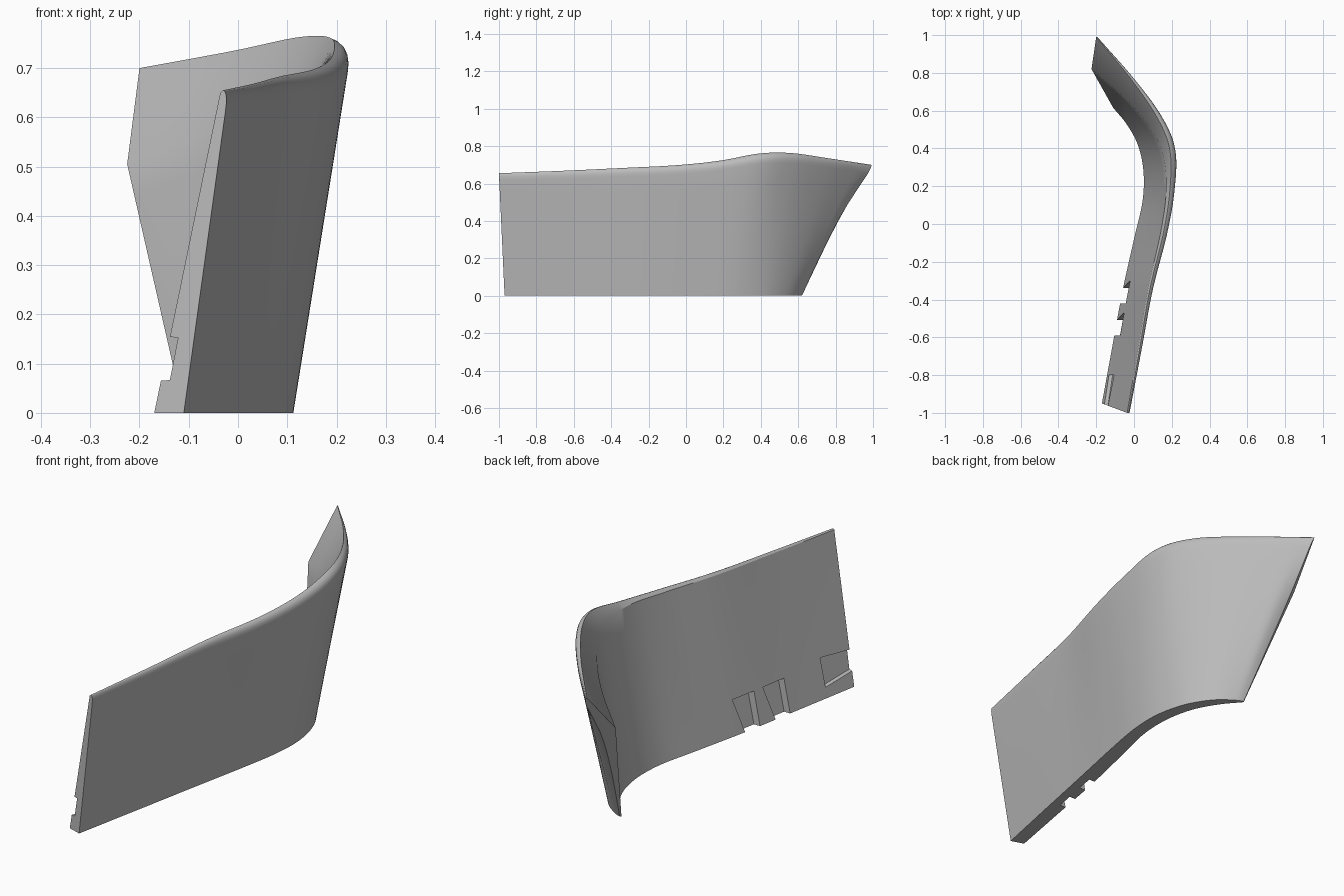
import bpy
import bmesh
from mathutils import Vector

default_cube = bpy.data.objects.get("Cube")
if default_cube:
    bpy.data.objects.remove(default_cube, do_unlink=True)

# One plain material for the whole panel
grey = bpy.data.materials.new("plain grey")
grey.use_nodes = True
colour = (0.5, 0.5, 0.5, 1)
grey.diffuse_color = colour
grey.node_tree.nodes["Principled BSDF"].inputs["Base Color"].default_value = colour

# Stations along the panel, front to back:
# inner foot xy, outer foot xy, crest xyz, inner crease xyz, crest rounding
stations = [
    (-.17, -.95, -.11, -.97, -.03, -1, .655, -.036, -1, .65, .01),
    (-.115, -.65, -.045, -.65, .03, -.66, .668, .022, -.66, .66, .015),
    (-.06, -.35, .015, -.35, .085, -.34, .683, .075, -.34, .672, .02),
    (0, -.08, .07, -.08, .155, -.05, .698, .14, -.05, .685, .025),
    (.045, .12, .105, .12, .19, .18, .722, .17, .17, .7, .03),
    (.05, .28, .11, .28, .19, .39, .76, .155, .36, .69, .035),
    (.02, .42, .075, .43, .125, .56, .763, .085, .51, .635, .03),
    (-.04, .53, 0, .55, -.01, .76, .735, -.05, .67, .575, .02),
    (-.11, .615, -.1, .625, -.2, .99, .7, -.225, .82, .505, .01),
]
last = len(stations) - 1
steps = 8          # rings between stations
rows = 8           # faces up each side
round_rows = 5     # faces over the rounded crest


def sample(u):
    """Smooth interpolation between neighbouring stations."""
    i = min(int(u), last - 1)
    t = u - i
    b, c = stations[i], stations[i + 1]
    a = stations[i - 1] if i else [2 * p - q for p, q in zip(b, c)]
    d = stations[i + 2] if i + 2 <= last else [2 * q - p for p, q in zip(b, c)]
    return [q + t / 2 * (r - p + t * (2 * p - 5 * q + 4 * r - s + t * (3 * (q - r) + s - p)))
            for p, q, r, s in zip(a, b, c, d)]


def section(u):
    """Closed cross-section loop: outer side, rounded crest, inner side."""
    v = sample(u)
    inner_foot = Vector((v[0], v[1], 0))
    outer_foot = Vector((v[2], v[3], 0))
    crest, crease, radius = Vector(v[4:7]), Vector(v[7:10]), v[10]
    ahead, behind = sample(min(u + .05, last)), sample(max(u - .05, 0))
    outward = Vector((ahead[5] - behind[5], behind[4] - ahead[4], 0)).normalized()
    if u == 0:
        outward = Vector((1, 0, 0))
    corner = crest + outward * radius - Vector((0, 0, radius * .3))
    shoulder = outer_foot.lerp(corner, .94)
    loop = []
    # the outer side curls in towards the trailing edge
    curl = max(0, (u - last) * 4 + 1) ** 2 * .5
    for k in range(rows):
        f = k / rows
        point = outer_foot.lerp(shoulder, f)
        across = inner_foot.lerp(crease, min(1, point.z / crease.z))
        loop.append(point.lerp(across, curl * (1 - f ** 3)))
    for k in range(round_rows + 1):
        f = k / round_rows
        loop.append(shoulder.lerp(corner, f).lerp(corner.lerp(crest, f), f))
    for k in range(rows + 1):
        loop.append(crease.lerp(inner_foot, k / rows))
    return loop


def make_object(name, bm):
    bmesh.ops.recalc_face_normals(bm, faces=bm.faces)
    mesh = bpy.data.meshes.new(name)
    bm.to_mesh(mesh)
    bm.free()
    mesh.materials.append(grey)
    obj = bpy.data.objects.new(name, mesh)
    bpy.context.collection.objects.link(obj)
    return obj


def bridge(rings):
    """Skin a row of equal loops and cap both ends."""
    bm = bmesh.new()
    loops = [[bm.verts.new(p) for p in ring] for ring in rings]
    for a, b in zip(loops, loops[1:]):
        for k in range(len(a)):
            j = (k + 1) % len(a)
            bm.faces.new((a[k], a[j], b[j], b[k]))
    bm.faces.new(loops[0])
    bm.faces.new(loops[-1])
    return bm


# Curved panel
panel = make_object("curved_panel", bridge(
    [section(n / steps) for n in range(last * steps + 1)]))


def notch(outline, depth):
    """Cut a pocket, outlined in y and z, into the leaning inner side."""
    def ring(offset):
        return [Vector((.183 * (y + .95) - .17 + .206 * z + offset, y, z)) for y, z in outline]
    cutter = make_object("notch_cutter", bridge([ring(-.05), ring(depth)]))
    cutter.hide_render = True
    cut = panel.modifiers.new("notch", "BOOLEAN")
    cut.operation = "DIFFERENCE"
    cut.solver = "EXACT"
    cut.object = cutter
    bpy.context.view_layer.objects.active = panel
    bpy.ops.object.modifier_apply(modifier=cut.name)
    bpy.data.objects.remove(cutter, do_unlink=True)


# Two clip notches open at the foot, and one pocket at the front end
for y in (-.59, -.42):
    notch([(y, -.05), (y + .07, -.05), (y + .12, .15), (y, .15)], .03)
notch([(-1.1, .085), (-.8, .045), (-.8, .17), (-1.1, .14)], .02)

# Smooth shading with sharp creases
bpy.ops.object.select_all(action="DESELECT")
panel.select_set(True)
bpy.context.view_layer.objects.active = panel
bpy.ops.object.shade_smooth_by_angle(angle=.5)
